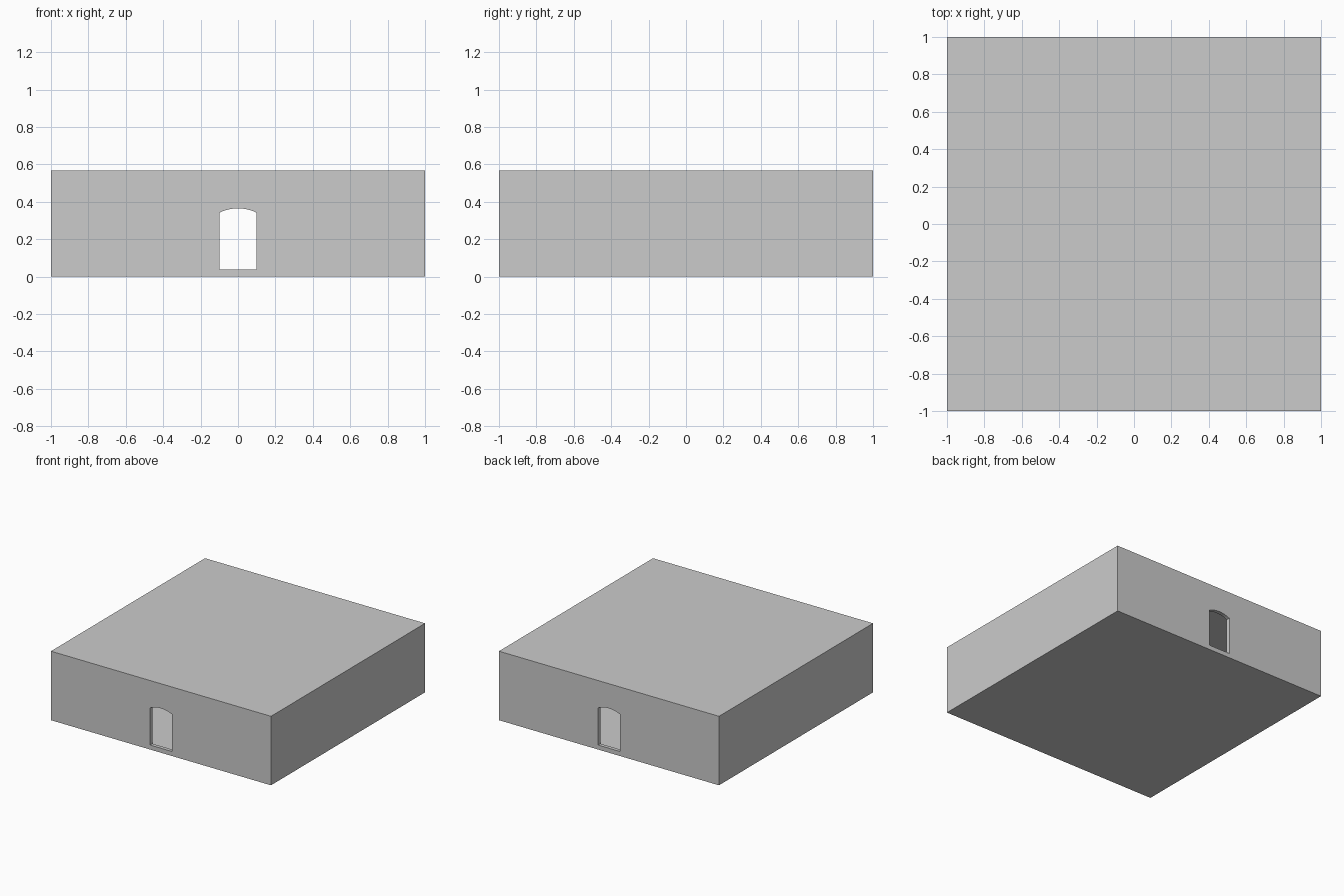
import bpy, bmesh, math

if "Cube" in bpy.data.objects:
    bpy.data.objects.remove(bpy.data.objects["Cube"])

H = 0.567        # overall height
T = 0.03         # wall thickness
SILL, SPRING, RISE, HALF = 0.037, 0.343, 0.022, 0.098


def make_object(name, bm):
    bmesh.ops.recalc_face_normals(bm, faces=bm.faces)
    me = bpy.data.meshes.new(name)
    bm.to_mesh(me)
    bm.free()
    ob = bpy.data.objects.new(name, me)
    bpy.context.collection.objects.link(ob)
    return ob


def box(name, half, z0, z1):
    bm = bmesh.new()
    bmesh.ops.create_cube(bm, size=1)
    for v in bm.verts:
        v.co.x *= 2 * half
        v.co.y *= 2 * half
        v.co.z = z0 if v.co.z < 0 else z1
    return make_object(name, bm)


def cut(target, cutter):
    cutter.hide_render = True
    cutter.hide_set(True)
    mod = target.modifiers.new(cutter.name, 'BOOLEAN')
    mod.operation = 'DIFFERENCE'
    mod.solver = 'EXACT'
    mod.object = cutter


# Hollow room shell
room = box("room_shell", 1.0, 0.0, H)
cut(room, box("interior_cutter", 1.0 - T, T, H - T))

# Shallow-arched doorway running through the front and back walls
radius = (HALF ** 2 + RISE ** 2) / (2 * RISE)
angle = math.asin(HALF / radius)
centre = SPRING + RISE - radius
steps = 8
profile = [(-HALF, SILL), (HALF, SILL)]
for i in range(steps + 1):
    a = angle * (1 - 2 * i / steps)
    profile.append((radius * math.sin(a), centre + radius * math.cos(a)))

bm = bmesh.new()
face = bm.faces.new([bm.verts.new((x, -1.2, z)) for x, z in profile])
ext = bmesh.ops.extrude_face_region(bm, geom=[face])
bmesh.ops.translate(bm, vec=(0, 2.4, 0),
                    verts=[g for g in ext["geom"] if isinstance(g, bmesh.types.BMVert)])
cut(room, make_object("doorway_cutter", bm))
